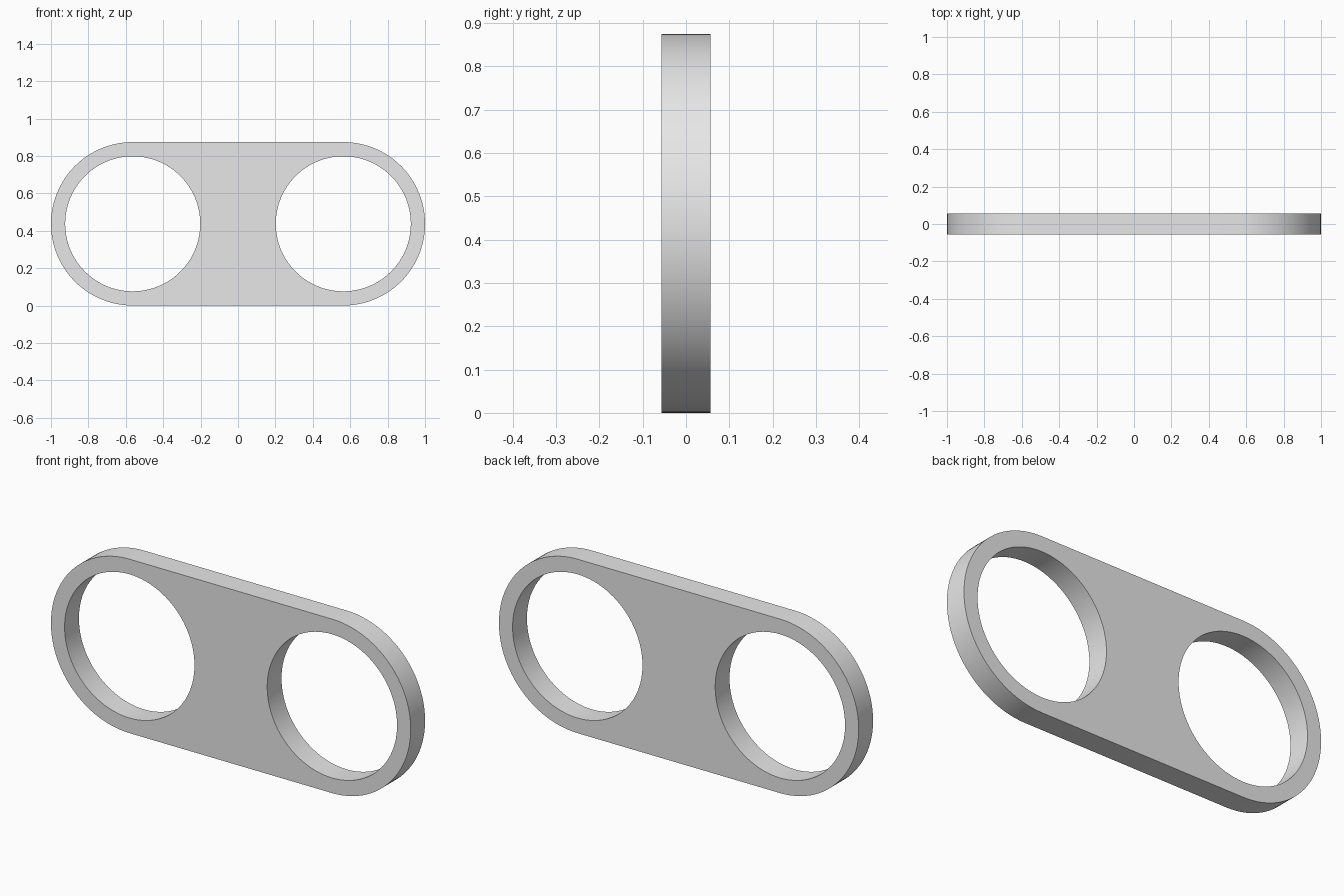
import bpy
import bmesh
from math import cos, sin, pi, radians
from mathutils import Vector

cube = bpy.data.objects.get("Cube")
if cube:
    bpy.data.objects.remove(cube, do_unlink=True)

OUTER, HOLE = 0.437, 0.361      # rounded end and hole radii
CENTRE = 1 - OUTER              # hole centre distance from the middle
HALF_DEPTH = 0.057
STEPS = 48                      # segments per half circle

grey = bpy.data.materials.new("plain grey")
grey.use_nodes = True
colour = (0.8, 0.8, 0.8, 1)
grey.diffuse_color = colour
grey.node_tree.nodes["Principled BSDF"].inputs["Base Color"].default_value = colour

bm = bmesh.new()


def quad(*points):
    bm.faces.new([bm.verts.new((x, -HALF_DEPTH, OUTER + z)) for x, z in points])


def point(side, radius, angle):
    return side * (CENTRE + radius * cos(angle)), radius * sin(angle)


# Front face: half rings at the ends, rows of quads across the web
angles = [-pi / 2 + pi * i / STEPS for i in range(STEPS + 1)]
for a, b in zip(angles, angles[1:]):
    for side in (-1, 1):
        quad(point(side, HOLE, a), point(side, OUTER, a),
             point(side, OUTER, b), point(side, HOLE, b))
    quad(point(-1, HOLE, pi - a), point(1, HOLE, pi - a),
         point(1, HOLE, pi - b), point(-1, HOLE, pi - b))

# Straight bands above and below the web
for s in (-1, 1):
    quad((-CENTRE, s * HOLE), (CENTRE, s * HOLE),
         (CENTRE, s * OUTER), (-CENTRE, s * OUTER))
bmesh.ops.remove_doubles(bm, verts=bm.verts[:], dist=1e-5)

# Thicken to the back
bmesh.ops.recalc_face_normals(bm, faces=bm.faces[:])
result = bmesh.ops.extrude_face_region(bm, geom=bm.faces[:], use_keep_orig=True)
moved = [v for v in result["geom"] if isinstance(v, bmesh.types.BMVert)]
bmesh.ops.translate(bm, verts=moved, vec=Vector((0, 2 * HALF_DEPTH, 0)))
bmesh.ops.recalc_face_normals(bm, faces=bm.faces[:])

mesh = bpy.data.meshes.new("link_plate")
bm.to_mesh(mesh)
bm.free()
mesh.materials.append(grey)
plate = bpy.data.objects.new("link_plate", mesh)
bpy.context.collection.objects.link(plate)

bpy.ops.object.select_all(action="DESELECT")
plate.select_set(True)
bpy.context.view_layer.objects.active = plate
bpy.ops.object.shade_smooth_by_angle(angle=radians(30))
